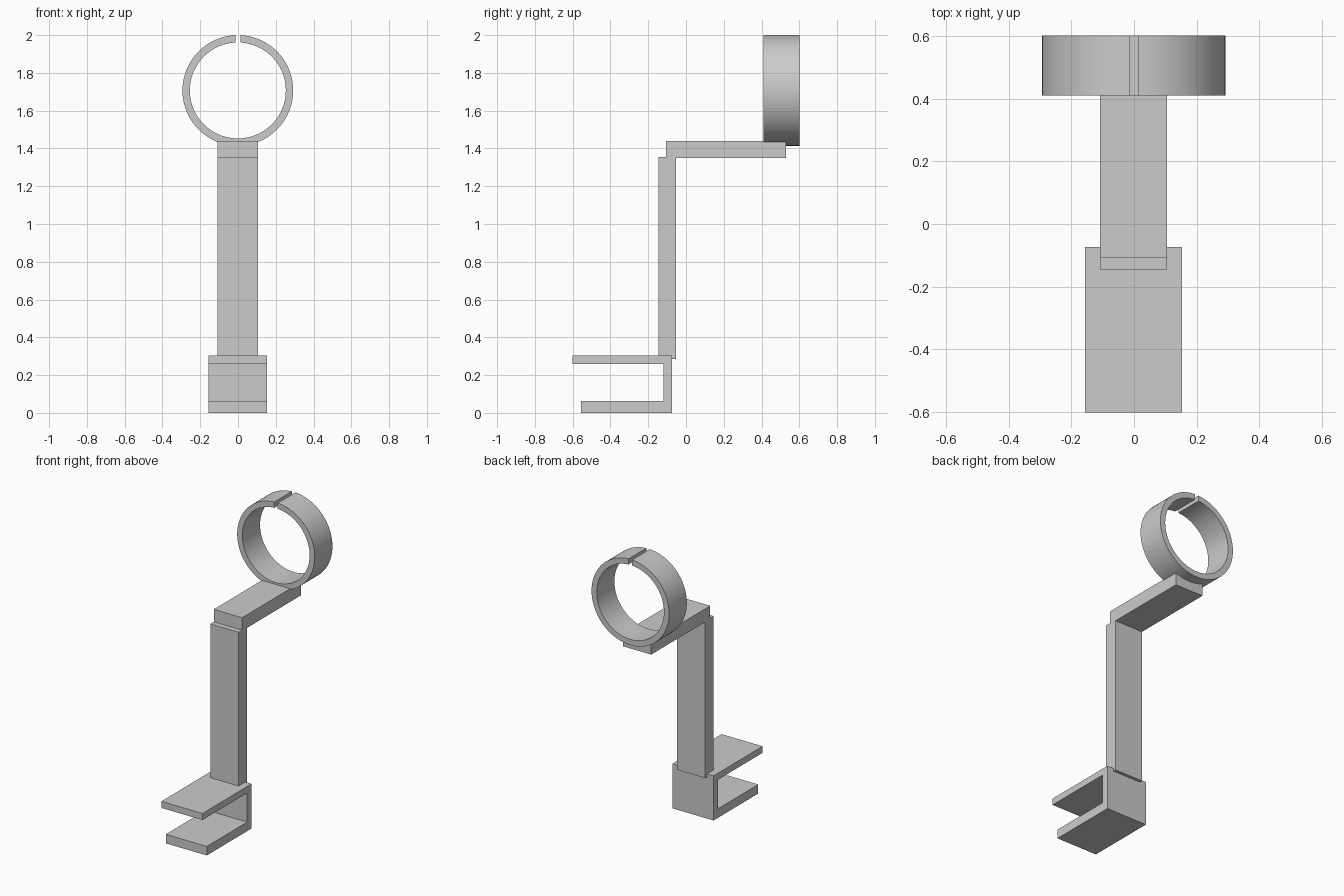
import bpy, bmesh, math
from mathutils import Vector

cube = bpy.data.objects.get("Cube")
if cube:
    bpy.data.objects.remove(cube, do_unlink=True)

# One plain grey for the whole holder
grey = bpy.data.materials.new("light grey plastic")
grey.use_nodes = True
grey.diffuse_color = (0.6, 0.6, 0.6, 1)
bsdf = next(n for n in grey.node_tree.nodes if n.type == 'BSDF_PRINCIPLED')
bsdf.inputs["Base Color"].default_value = grey.diffuse_color


def extrude_profile(name, points, direction):
    """Extrude a closed loop of 3D points along a direction."""
    bm = bmesh.new()
    face = bm.faces.new([bm.verts.new(p) for p in points])
    result = bmesh.ops.extrude_face_region(bm, geom=[face], use_keep_orig=True)
    moved = [v for v in result["geom"] if isinstance(v, bmesh.types.BMVert)]
    bmesh.ops.translate(bm, verts=moved, vec=Vector(direction))
    bmesh.ops.recalc_face_normals(bm, faces=bm.faces)
    mesh = bpy.data.meshes.new(name)
    bm.to_mesh(mesh)
    bm.free()
    mesh.materials.append(grey)
    obj = bpy.data.objects.new(name, mesh)
    bpy.context.collection.objects.link(obj)
    return obj


def side_profile(name, outline, x0, x1):
    """Extrude a (y, z) outline across the width."""
    return extrude_profile(name, [(x0, y, z) for y, z in outline], (x1 - x0, 0, 0))


def rect(y0, y1, z0, z1):
    return [(y0, z0), (y1, z0), (y1, z1), (y0, z1)]


# C-shaped table clamp, its upper jaw slightly longer than the lower
side_profile("clamp", [(-0.555, 0), (-0.073, 0), (-0.073, 0.305), (-0.602, 0.305),
                       (-0.602, 0.26), (-0.12, 0.26), (-0.12, 0.062), (-0.555, 0.062)],
             -0.157, 0.153)

# Upright post and the arm on top of it
side_profile("post", rect(-0.145, -0.052, 0.285, 1.355), -0.108, 0.106)
side_profile("arm", rect(-0.107, 0.53, 1.35, 1.44), -0.108, 0.106)

# Split ring: outer arc out, inner arc back, with a parallel-sided slot at the top
CENTRE_X, CENTRE_Z, OUTER, INNER = -0.001, 1.707, 0.293, 0.254
HALF_SLOT, STEPS = 0.013, 96


def arc(radius):
    start = math.asin(HALF_SLOT / radius)
    span = 2 * (math.pi - start)
    angles = [start + span * i / STEPS for i in range(STEPS + 1)]
    return [(CENTRE_X + radius * math.sin(a), 0.411, CENTRE_Z + radius * math.cos(a))
            for a in angles]


ring = extrude_profile("split_ring", arc(OUTER) + arc(INNER)[::-1], (0, 0.191, 0))
bpy.ops.object.select_all(action='DESELECT')
ring.select_set(True)
bpy.context.view_layer.objects.active = ring
bpy.ops.object.shade_smooth_by_angle(angle=math.radians(30))
